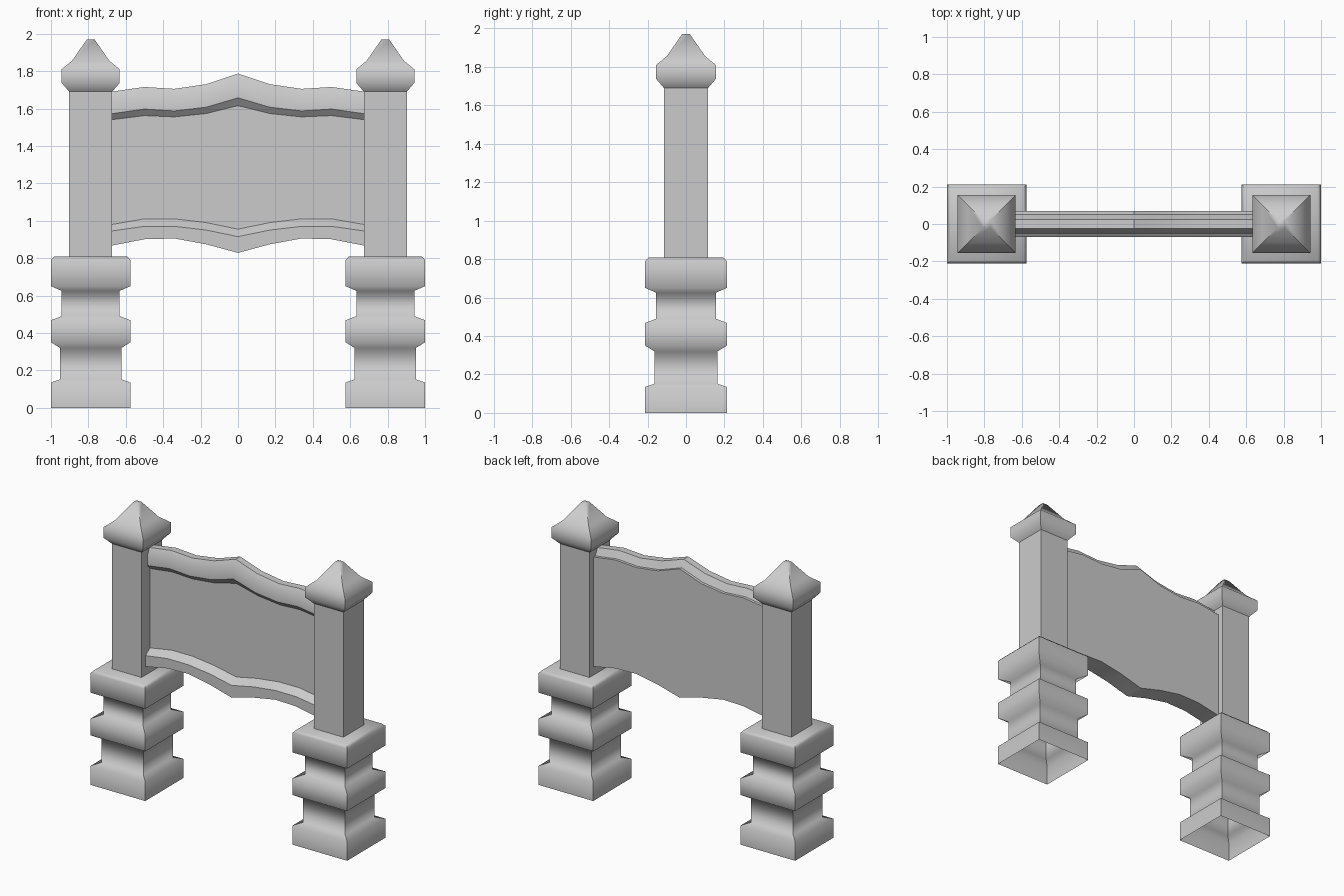
import bpy, bmesh, math

if "Cube" in bpy.data.objects:
    bpy.data.objects.remove(bpy.data.objects["Cube"])


def finish(bm, name, sharp_angle, corner_sharp=None):
    bmesh.ops.recalc_face_normals(bm, faces=bm.faces)
    for f in bm.faces:
        f.smooth = True
    for e in bm.edges:
        a, b = e.verts
        steep = len(e.link_faces) == 2 and e.calc_face_angle() > math.radians(sharp_angle)
        e.smooth = not (steep or (corner_sharp and corner_sharp(a.co, b.co)))
    me = bpy.data.meshes.new(name)
    bm.to_mesh(me)
    bm.free()
    ob = bpy.data.objects.new(name, me)
    bpy.context.collection.objects.link(ob)
    return ob


def square_turning(name, profile, cx, cap=True):
    """Stack square rings (half width, z) into a moulded post, open below."""
    bm = bmesh.new()
    rings = []
    for r, z in profile:
        rings.append([bm.verts.new((cx + sx * r, sy * r, z))
                      for sx, sy in ((-1, -1), (1, -1), (1, 1), (-1, 1))])
    for lo, hi in zip(rings, rings[1:]):
        for i in range(4):
            j = (i + 1) % 4
            bm.faces.new((lo[i], lo[j], hi[j], hi[i]))
    bm.faces.new(rings[-1])
    # the four mitred corners stay crisp
    corner = lambda a, b: abs(a.z - b.z) > 1e-4
    return finish(bm, name, 75, corner)


PEDESTAL = [(.2125, 0), (.2125, .135), (.164, .152), (.164, .32), (.2125, .35),
            (.2125, .468), (.155, .49), (.155, .625), (.2125, .65),
            (.2125, .79), (.195, .808)]
SHAFT = [(.115, .80), (.115, 1.69)]
FINIAL = [(.115, 1.69), (.155, 1.737), (.155, 1.81), (.10, 1.855), (.02, 1.97)]

for side, cx in (("left", -.7875), ("right", .7875)):
    square_turning(side + "_pedestal", PEDESTAL, cx)
    square_turning(side + "_shaft", SHAFT, cx)
    square_turning(side + "_finial", FINIAL, cx)

# Board: one moulded cross-section swept across x, following wavy levels
XS = [-.675, -.50, -.34, -.17, 0]
LEVELS = {
    "top":     [1.690, 1.715, 1.705, 1.730, 1.787],
    "cham":    [1.640, 1.665, 1.655, 1.677, 1.737],
    "lip":     [1.572, 1.597, 1.587, 1.607, 1.657],
    "inset":   [1.540, 1.562, 1.555, 1.573, 1.615],
    "sill":    [0.980, 1.010, 1.010, 0.990, 0.955],
    "sill_lo": [0.945, 0.970, 0.970, 0.950, 0.915],
    "bottom":  [0.867, 0.901, 0.905, 0.874, 0.828],
}
SECTION = [(.025, "top"), (-.025, "top"), (-.05, "cham"), (-.05, "lip"),
           (-.02, "inset"), (-.02, "sill"), (-.07, "sill_lo"), (-.07, "bottom"),
           (.07, "bottom"), (.07, "cham"), (.05, "cham")]

bm = bmesh.new()
stations = [(x, i) for i, x in enumerate(XS)] + [(-XS[i], i) for i in (3, 2, 1, 0)]
rows = [[bm.verts.new((x, y, LEVELS[k][i])) for y, k in SECTION] for x, i in stations]
n = len(SECTION)
for a, b in zip(rows, rows[1:]):
    for i in range(n):
        j = (i + 1) % n
        bm.faces.new((a[i], b[i], b[j], a[j]))
bm.faces.new(rows[0])
bm.faces.new(rows[-1])
finish(bm, "sign_board", 30)
